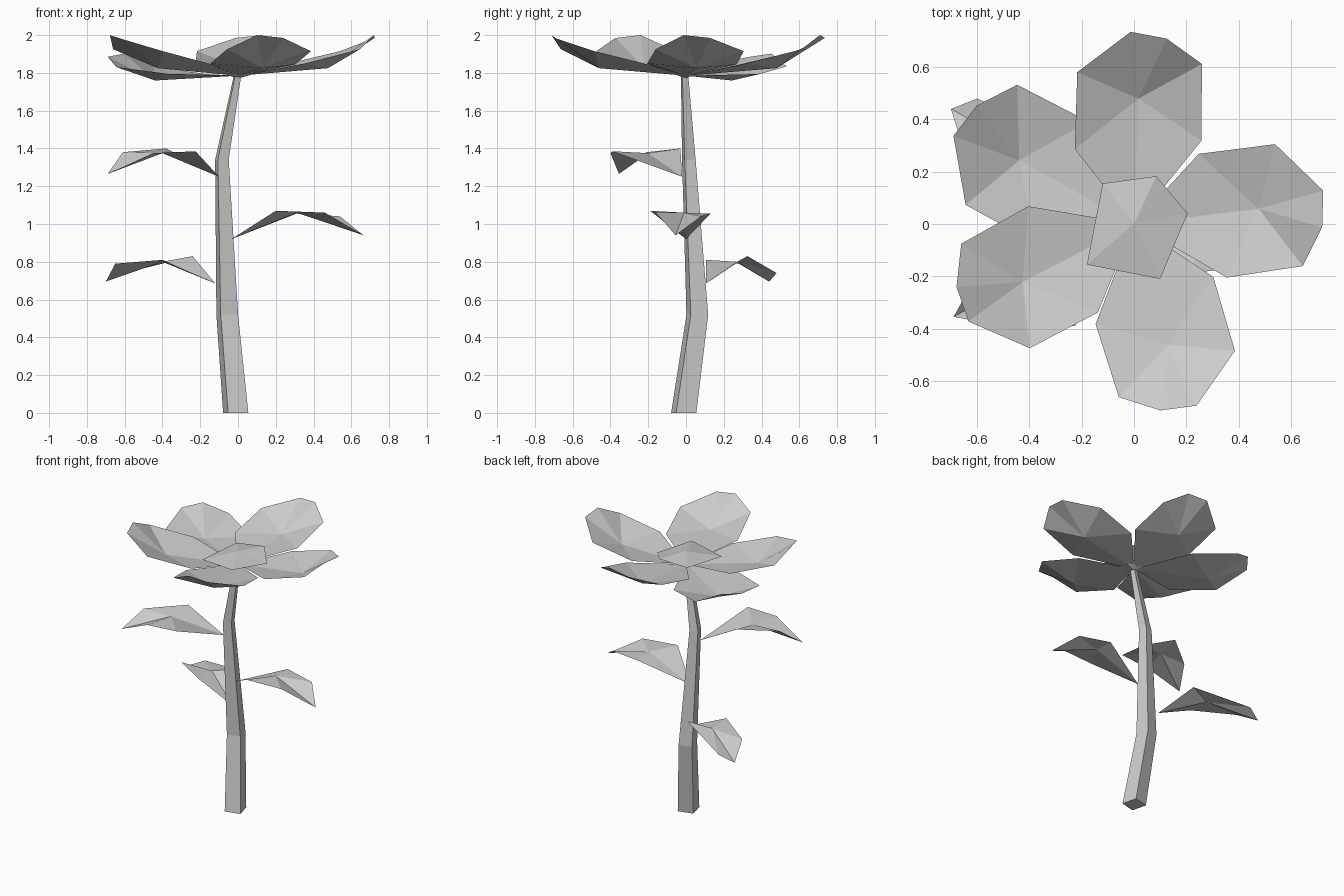
import bpy
import math
from math import cos, sin, radians
from mathutils import Vector

cube = bpy.data.objects.get("Cube")
if cube:
    bpy.data.objects.remove(cube, do_unlink=True)

grey = bpy.data.materials.new("plain_grey")
grey.use_nodes = True
GREY = (0.6, 0.6, 0.6, 1)
grey.diffuse_color = GREY
grey.node_tree.nodes["Principled BSDF"].inputs["Base Color"].default_value = GREY


def add_mesh(name, verts, faces):
    mesh = bpy.data.meshes.new(name)
    mesh.from_pydata(verts, [], faces)
    mesh.update()
    mesh.materials.append(grey)
    obj = bpy.data.objects.new(name, mesh)
    bpy.context.collection.objects.link(obj)
    return obj


def add_fan(name, middle, rim):
    """Low-poly blade: triangles from a middle point to its rim, facing up."""
    n = len(rim)
    area = sum(rim[i][0] * rim[(i + 1) % n][1] - rim[(i + 1) % n][0] * rim[i][1]
               for i in range(n))
    if area < 0:
        rim = rim[::-1]
    faces = [(0, i + 1, (i + 1) % n + 1) for i in range(n)]
    return add_mesh(name, [middle] + rim, faces)


# Stem: a bent, tapering four-sided tube (centre x, y, z, radius)
stem_path = [(-0.012, -0.012, 0, 0.078), (-0.057, 0.06, 0.52, 0.067),
             (-0.085, 0.015, 1.34, 0.042), (0, -0.008, 1.80, 0.022)]
verts = []
for x, y, z, r in stem_path:
    for k in range(4):
        a = radians(-121 + 90 * k)
        verts.append((x + r * cos(a), y + r * sin(a), z))
faces = [(4 * j + k, 4 * j + (k + 1) % 4, 4 * j + 4 + (k + 1) % 4, 4 * j + 4 + k)
         for j in range(len(stem_path) - 1) for k in range(4)]
faces += [(3, 2, 1, 0), (12, 13, 14, 15)]
add_mesh("stem", verts, faces)

# Petals: one outline (angle, radius, height), turned around the flower axis
petal_rim = [(-111, 0.41, 1.85), (-95, 0.665, 1.925), (-82, 0.72, 2.0),
             (-71, 0.735, 1.985), (-51.5, 0.62, 1.915), (-33.7, 0.365, 1.845)]
petal_mid = (-74, 0.48, 1.825)
petals = [("front", 0, 0), ("left", 81, 0), ("back", 162, 0),
          ("right_back", 225, 0.13), ("right_front", 281.5, 0)]
for side, turn, droop in petals:
    def place(p):
        a, r = radians(p[0] + turn), p[1] * (1 + 0.35 * droop)
        return (r * cos(a), r * sin(a), p[2] - droop * r)
    add_fan("petal_" + side, place(petal_mid),
            [(0, 0, 1.785)] + [place(p) for p in petal_rim])

# Flower centre: a shallow double cone with an uneven five-sided rim
rim = [(-0.18, -0.155, 1.83), (0.1, -0.21, 1.85), (0.205, 0.04, 1.83),
       (0.085, 0.183, 1.87), (-0.12, 0.155, 1.85)]
faces = []
for i in range(5):
    j = (i + 1) % 5
    faces += [(i, j, 5), (j, i, 6)]
add_mesh("flower_centre", rim + [(0, 0, 1.88), (0, 0, 1.77)], faces)

# Leaves: middle point, then base, one edge, tip and the other edge
add_fan("leaf_upper", (-0.4, -0.2, 1.375),
        [(-0.1, -0.02, 1.25), (-0.38, -0.03, 1.4), (-0.61, -0.21, 1.38),
         (-0.69, -0.355, 1.265), (-0.45, -0.4, 1.375), (-0.225, -0.39, 1.385)])
add_fan("leaf_middle", (0.31, -0.01, 1.06),
        [(-0.035, 0, 0.92), (0.2, -0.19, 1.07), (0.46, -0.16, 1.06),
         (0.665, -0.055, 0.94), (0.54, 0.08, 1.04), (0.31, 0.13, 1.055)])
add_fan("leaf_lower", (-0.4, 0.27, 0.8),
        [(-0.12, 0.105, 0.685), (-0.4, 0.105, 0.81), (-0.65, 0.28, 0.79),
         (-0.7, 0.44, 0.695), (-0.6, 0.48, 0.74), (-0.24, 0.325, 0.83)])
